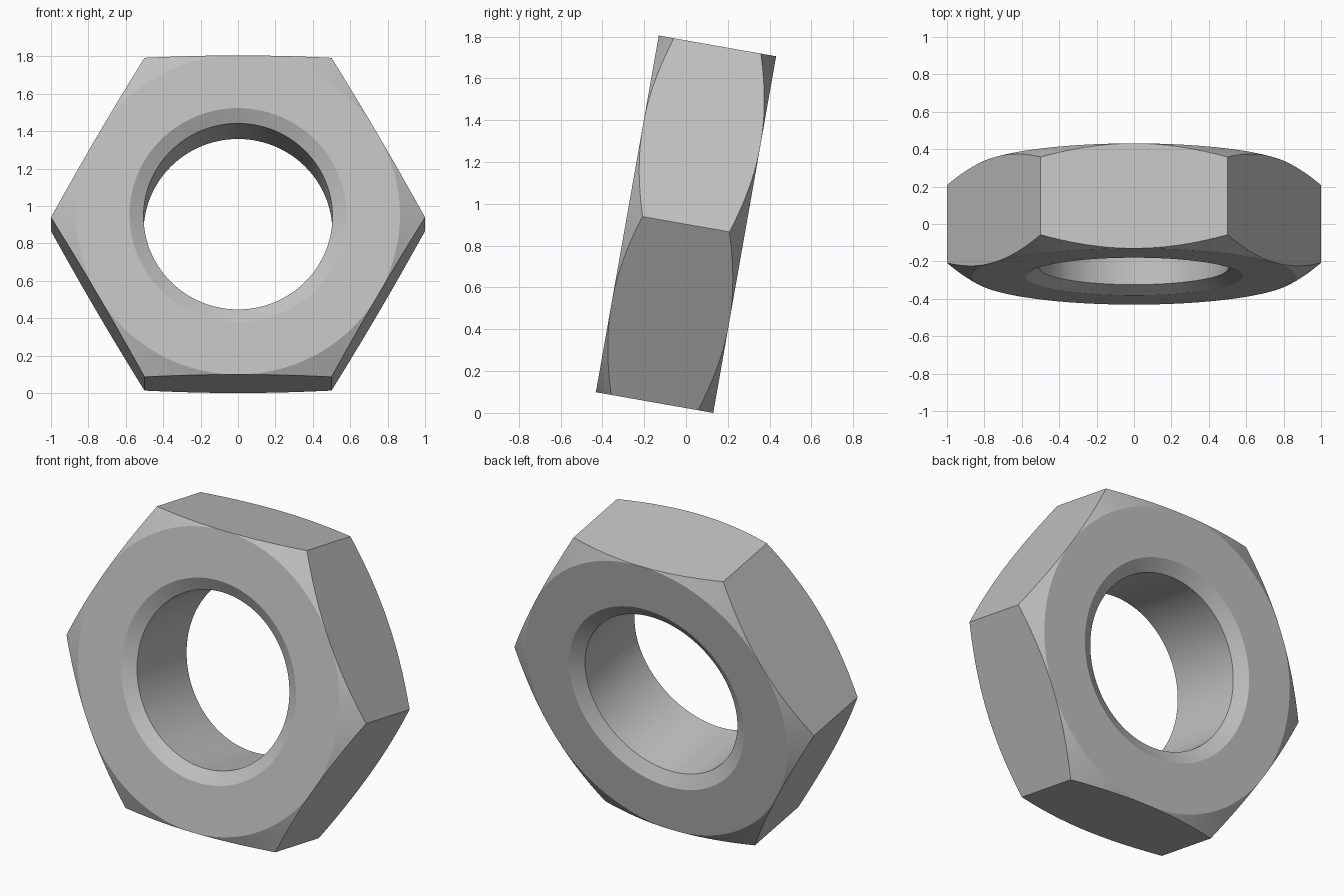
import bpy, bmesh, math
from math import cos, sin, pi, radians

cube = bpy.data.objects.get("Cube")
if cube:
    bpy.data.objects.remove(cube)

SEGMENTS = 144                 # multiple of 12, so corners and flat centres get vertices
APOTHEM = cos(pi / 6)          # corner radius is 1
HALF = 0.285                   # half thickness
CORNER_DROP = 0.074            # outer chamfer depth at the corners
BORE, MOUTH, MOUTH_DROP = 0.505, 0.58, 0.045
TILT = radians(10)


def bore(a):
    return BORE, HALF - MOUTH_DROP


def mouth(a):
    return MOUTH, HALF


def face_rim(a):
    return APOTHEM, HALF


def hex_edge(a):
    # conical chamfer cut by the six flats
    r = APOTHEM / cos(a % (pi / 3) - pi / 6)
    return r, HALF - CORNER_DROP * (r - APOTHEM) / (1 - APOTHEM)


# Closed cross-section: front side, then the mirrored back side
half_section = [bore, mouth, face_rim, hex_edge]
section = [(f, 1) for f in half_section] + [(f, -1) for f in reversed(half_section)]

bm = bmesh.new()
rings = []
for profile, side in section:
    ring = []
    for i in range(SEGMENTS):
        a = 2 * pi * i / SEGMENTS
        r, z = profile(a)
        ring.append(bm.verts.new((r * cos(a), r * sin(a), side * z)))
    rings.append(ring)
for k, ring in enumerate(rings):
    following = rings[(k + 1) % len(rings)]
    for i in range(SEGMENTS):
        j = (i + 1) % SEGMENTS
        bm.faces.new((ring[i], ring[j], following[j], following[i]))

# The face rim touches the flats at their centres
bmesh.ops.remove_doubles(bm, verts=bm.verts, dist=1e-5)
bmesh.ops.recalc_face_normals(bm, faces=bm.faces)
mesh = bpy.data.meshes.new("hex_nut")
bm.to_mesh(mesh)
bm.free()

# Plain grey metal
steel = bpy.data.materials.new("steel_grey")
steel.use_nodes = True
grey = (0.53, 0.53, 0.53, 1)
steel.diffuse_color = grey
steel.node_tree.nodes["Principled BSDF"].inputs["Base Color"].default_value = grey
mesh.materials.append(steel)

# Stand the nut up, leaning back
nut = bpy.data.objects.new("hex_nut", mesh)
bpy.context.collection.objects.link(nut)
nut.rotation_euler.x = pi / 2 - TILT
nut.location.z = APOTHEM * cos(TILT) + HALF * sin(TILT)

bpy.ops.object.select_all(action='DESELECT')
nut.select_set(True)
bpy.context.view_layer.objects.active = nut
bpy.ops.object.shade_smooth_by_angle(angle=radians(20))
